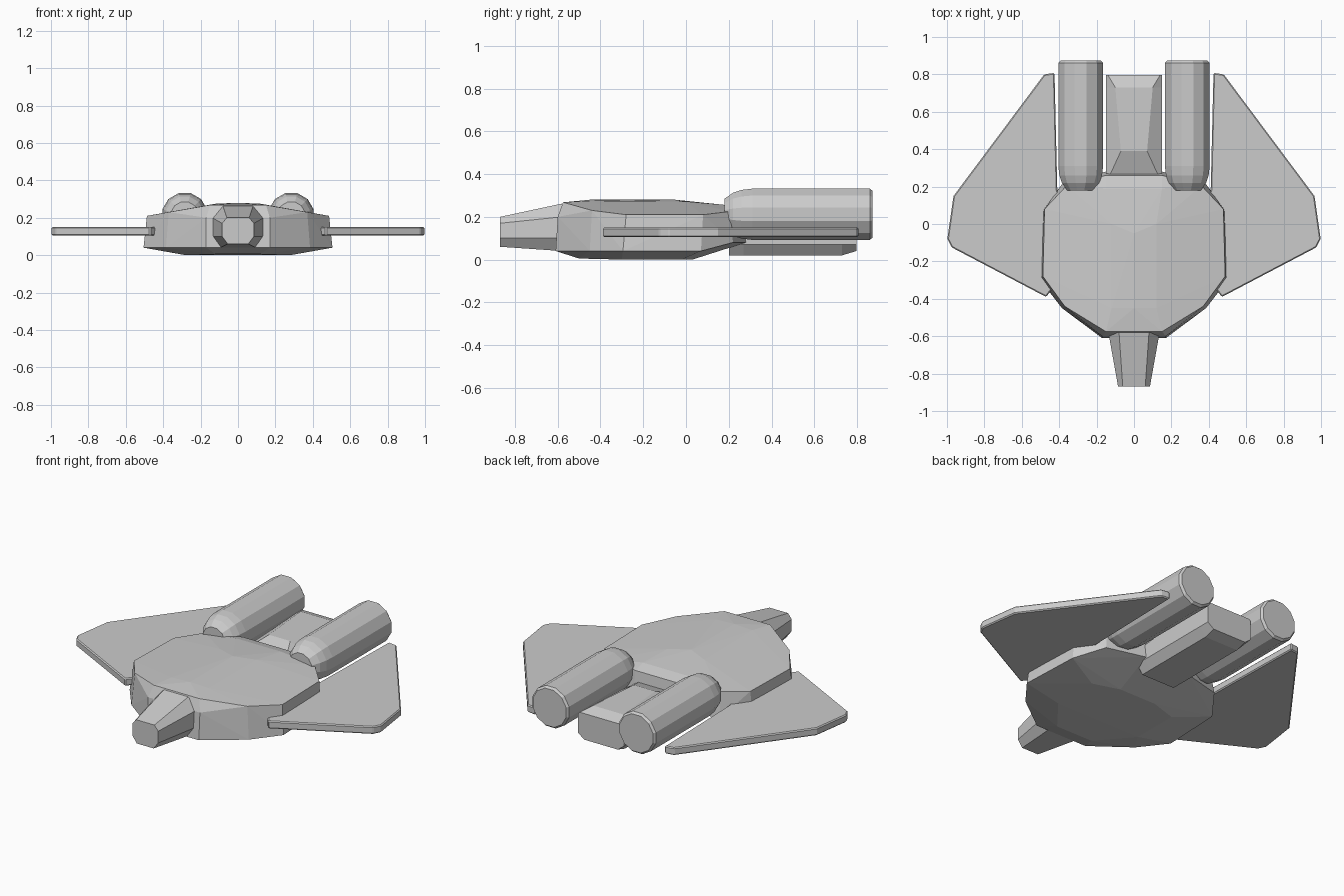
import bpy, bmesh, math

cube = bpy.data.objects.get("Cube")
if cube:
    bpy.data.objects.remove(cube, do_unlink=True)

grey = bpy.data.materials.new("hull_grey")
grey.use_nodes = True
GREY = (0.6, 0.6, 0.6, 1)
grey.diffuse_color = GREY
grey.node_tree.nodes["Principled BSDF"].inputs["Base Color"].default_value = GREY


def finish(name, bm):
    bmesh.ops.recalc_face_normals(bm, faces=bm.faces[:])
    mesh = bpy.data.meshes.new(name)
    bm.to_mesh(mesh)
    bm.free()
    mesh.materials.append(grey)
    obj = bpy.data.objects.new(name, mesh)
    bpy.context.scene.collection.objects.link(obj)
    return obj


def loft(name, rings):
    """Skin a row of rings that have equal point counts and cap both ends."""
    bm = bmesh.new()
    loops = [[bm.verts.new(p) for p in ring] for ring in rings]
    for a, b in zip(loops, loops[1:]):
        for i in range(len(a)):
            j = (i + 1) % len(a)
            bm.faces.new((a[i], a[j], b[j], b[i]))
    bm.faces.new(loops[0])
    bm.faces.new(loops[-1])
    return finish(name, bm)


def section(y, half):
    """Symmetric cross-section at y from the (x, z) points of one side."""
    return [(x, y, z) for x, z in half] + [(-x, y, z) for x, z in reversed(half)]


# Main hull: convex faceted body, half of its corners mirrored
top_rim = [(.17, -.6, .2), (.15, -.575, .268), (.37, -.44, .23), (.487, -.28, .21),
           (.478, .08, .21), (.36, .205, .225), (.15, .26, .235), (.15, .19, .255)]
bottom_rim = [(.17, -.61, .04), (.385, -.45, .04), (.505, -.295, .04),
              (.49, .07, .04), (.38, .22, .08), (.15, .28, .08)]
crown = [(.12, -.45, .275), (.12, 0, .272), (0, -.45, .28), (0, -.05, .28)]
keel = [(.12, -.5, .005), (.28, -.3, 0), (.28, -.02, 0), (.12, .03, 0)]
bm = bmesh.new()
for x, y, z in top_rim + bottom_rim + crown + keel:
    for s in ((1, -1) if x else (1,)):
        bm.verts.new((s * x, y, z))
bmesh.ops.convex_hull(bm, input=bm.verts[:])
finish("main_hull", bm)

# Cockpit nose: tapering eight-sided snout
loft("cockpit_nose", [
    section(-.87, [(.06, .2), (.085, .17), (.085, .1), (.055, .06)]),
    section(-.58, [(.08, .262), (.137, .2), (.137, .1), (.095, .04)]),
])

# Tail block between the engines
loft("tail_block", [
    section(.2, [(.15, .16), (.15, .15), (.15, .08), (.11, .02)]),
    section(.27, [(.125, .175), (.15, .16), (.15, .07), (.11, .02)]),
    section(.39, [(.07, .22), (.15, .17), (.15, .07), (.11, .02)]),
    section(.73, [(.1, .22), (.15, .185), (.15, .07), (.11, .02)]),
    section(.797, [(.14, .195), (.15, .185), (.15, .07), (.11, .04)]),
])

# Engines and wings, one of each per side
wing_plan = [(.47, -.39), (.975, -.125), (.998, -.08), (.965, .15), (.48, .8),
             (.425, .808), (.41, .18), (.38, .1), (.4, -.3)]
engine_profile = [(.18, .075), (.22, .104), (.26, .118), (.31, .124), (.86, .124), (.873, .113)]
for side, s in (("left", 1), ("right", -1)):
    rings = []
    for y, r in engine_profile:
        angles = [math.tau * (i + .5) / 12 for i in range(12)]
        rings.append([(s * .285 + r * math.cos(a), y, .212 + r * math.sin(a)) for a in angles])
    loft(side + "_engine", rings)

    wing = loft(side + "_wing", [[(s * x, y, z) for x, y in wing_plan] for z in (.105, .15)])
    bevel = wing.modifiers.new("edge_chamfer", 'BEVEL')
    bevel.width = .006
    bevel.segments = 1
